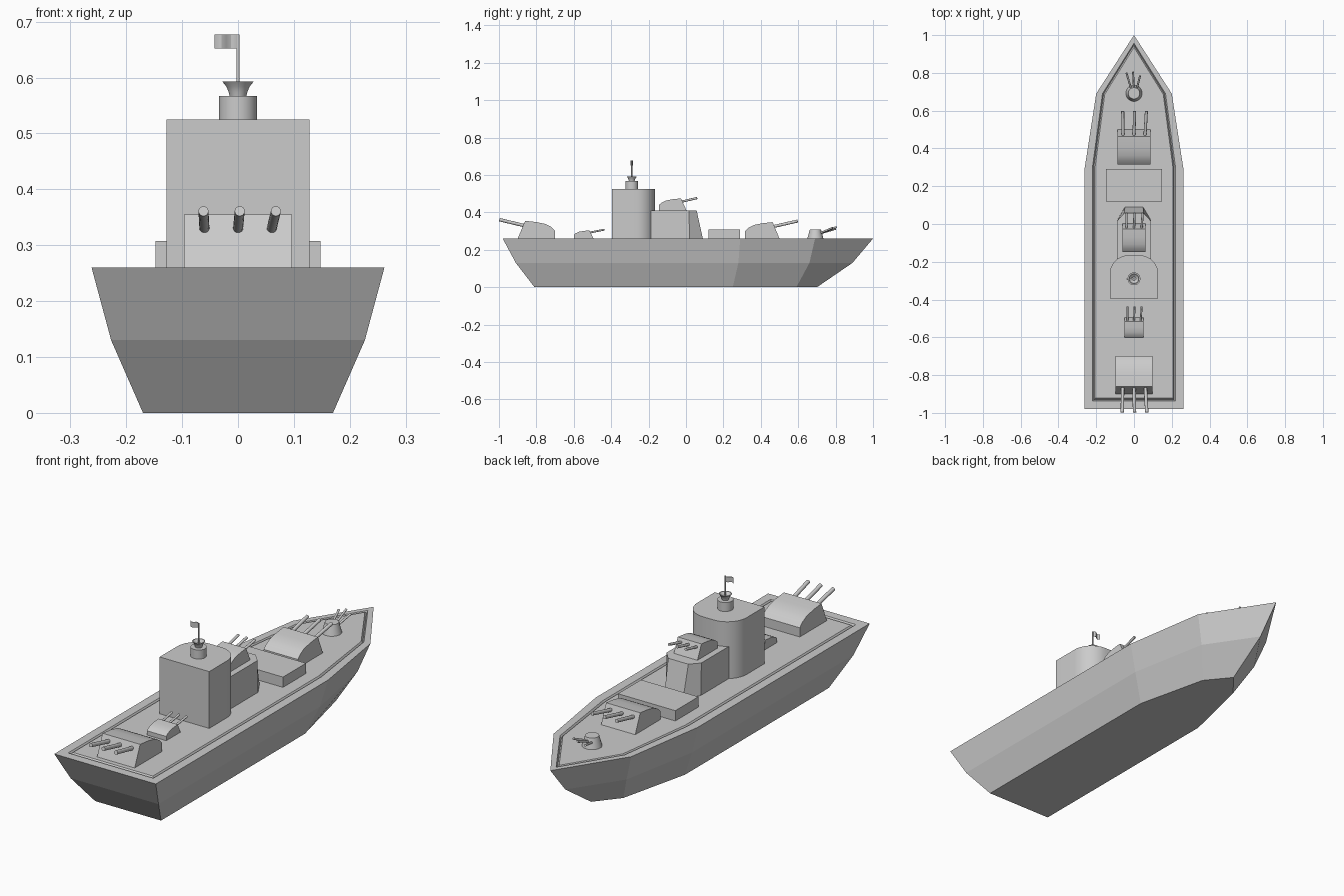
import bpy, bmesh, math
from mathutils import Vector

if "Cube" in bpy.data.objects:
    bpy.data.objects.remove(bpy.data.objects["Cube"])

DECK = 0.26


def loft(name, rings, smooth=True):
    """Skin a list of equal-length point rings and cap both ends."""
    bm = bmesh.new()
    vs = [[bm.verts.new(p) for p in ring] for ring in rings]
    n = len(rings[0])
    for a, b in zip(vs, vs[1:]):
        for i in range(n):
            j = (i + 1) % n
            bm.faces.new((a[i], a[j], b[j], b[i]))
    bm.faces.new(vs[0][::-1])
    bm.faces.new(vs[-1])
    bmesh.ops.recalc_face_normals(bm, faces=bm.faces)
    mesh = bpy.data.meshes.new(name)
    bm.to_mesh(mesh)
    bm.free()
    ob = bpy.data.objects.new(name, mesh)
    bpy.context.collection.objects.link(ob)
    if smooth:
        bpy.ops.object.select_all(action='DESELECT')
        ob.select_set(True)
        bpy.context.view_layer.objects.active = ob
        bpy.ops.object.shade_smooth_by_angle(angle=math.radians(25))
    return ob


def mirrored(half, z):
    """Closed ring from right-hand (x, y) points; points on x=0 are not doubled."""
    left = [(-x, y) for x, y in reversed(half) if x > 0]
    return [(x, y, z) for x, y in half + left]


def lathe(name, y, profile, n=32):
    loft(name, [[(r * math.cos(2 * math.pi * i / n), y + r * math.sin(2 * math.pi * i / n), z)
                 for i in range(n)] for r, z in profile])


def rod(name, a, b, r, n=16):
    a, b = Vector(a), Vector(b)
    q = (b - a).to_track_quat('Z', 'Y')
    ring = [q @ Vector((r * math.cos(2 * math.pi * i / n), r * math.sin(2 * math.pi * i / n), 0))
            for i in range(n)]
    loft(name, [[p + v for v in ring] for p in (a, b)])


def box(name, hw, y0, y1, z0, z1):
    half = [(hw, y0), (hw, y1)]
    loft(name, [mirrored(half, z0), mirrored(half, z1)])


TURRET = [(0, 0), (0, .45), (.1, .65), (.25, .82), (.5, .93), (.8, 1), (1, 0)]


def turret(name, hw, back, front, z, h, tip_y, tip_z, spread, r):
    """Wedge housing with a curved roof and three barrels."""
    loft(name, [[(x, back + u * (front - back), z + v * h) for u, v in TURRET]
                for x in (-hw, hw)])
    for k in (-1, 0, 1):
        rod(f"{name}_barrel_{k + 2}",
            (k * spread, back + .8 * (front - back), z + .72 * h),
            (k * spread * 1.08 + .003, tip_y, tip_z), r)


# hull: stern y, half width, end of straight side, shoulder x, shoulder y, bow y, z
HULL = [
    (-.81, .170, .25, .090, .59, .70, 0),
    (-.91, .227, .28, .155, .66, .89, .13),
    (-.98, .262, .29, .200, .69, 1.0, DECK),
    # groove around the deck
    (-.938, .220, .30, .167, .69, .957, DECK),
    (-.931, .213, .30, .161, .688, .948, DECK - .01),
    (-.922, .206, .30, .155, .686, .935, DECK),
]
loft("hull", [mirrored([(w, s), (w, y1), (sx, sy), (0, b)], z)
              for s, w, y1, sx, sy, b, z in HULL], smooth=False)

# bridge tower with rounded front corners
R = .1
tower = [(.128, -.395)] + [
    (.128 - R + R * math.cos(a), -.165 - R + R * math.sin(a))
    for a in (math.pi / 2 * i / 10 for i in range(11))]
loft("bridge_tower", [mirrored(tower, DECK), mirrored(tower, .525)])

# forward superstructure with chamfered sloping front
loft("forward_superstructure", [
    mirrored([(.09, -.2), (.09, .02), (.048, .09)], DECK),
    mirrored([(.09, -.2), (.09, .015), (.052, .057)], .41)])

# deck house
box("deck_house", .148, .12, .29, DECK, .308)

# lookout drum, dish, mast
MY = -.29
lathe("lookout_drum", MY, [(.034, .525), (.034, .567)])
lathe("lookout_dish", MY, [(.015, .567), (.017, .575), (.021, .584), (.028, .593),
                           (.024, .593), (.010, .582)])
rod("mast", (0, MY, .58), (0, MY, .677), .003)

# waving flag
N = 10
loft("flag", [[(-.042 * i / N, MY + .006 * math.sin(2 * math.pi * i / N) + dy, z)
               for dy, z in ((-.001, .652), (.001, .652), (.001, .677), (-.001, .677))]
              for i in range(N + 1)])

# gun turrets
turret("aft_turret", .097, -.70, -.90, DECK, .095, -.997, .361, .06, .009)
turret("small_aft_turret", .05, -.60, -.495, DECK, .044, -.437, .308, .035, .005)
turret("upper_turret", .061, -.145, .003, .41, .065, .06, .477, .04, .006)
turret("fore_turret", .088, .315, .50, DECK, .088, .597, .354, .058, .008)

# bow gun on a conical base
lathe("bow_gun_base", .692, [(.043, DECK), (.030, .308)])
for k, (x, y, z) in enumerate([(-.04, .80, .312), (-.005, .805, .322), (.032, .785, .318)]):
    rod(f"bow_gun_barrel_{k + 1}", ((k - 1) * .012, .705, .284), (x, y, z), .005)
